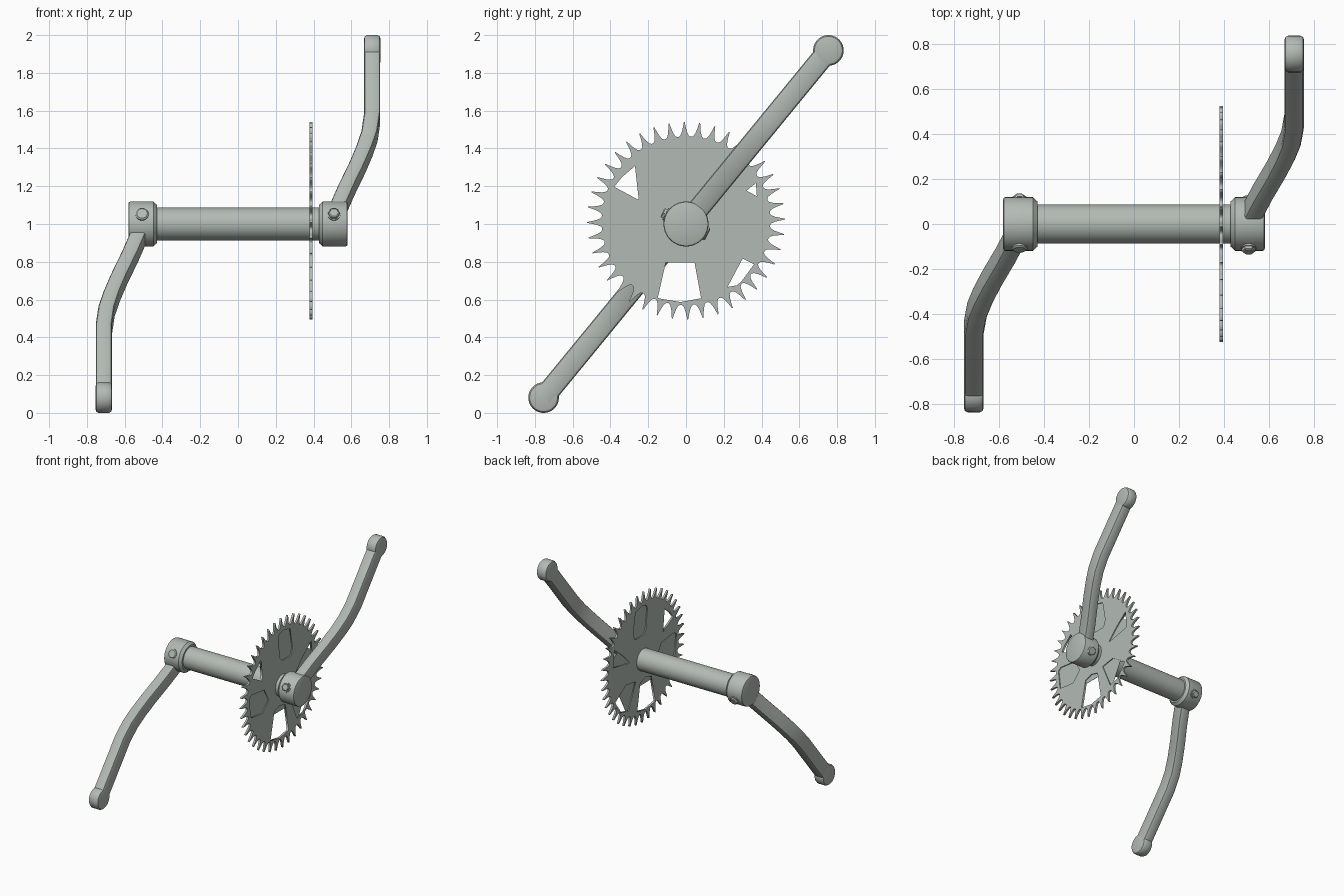
import bpy, bmesh
from math import sin, cos, pi, radians
from mathutils import Vector

if "Cube" in bpy.data.objects:
    bpy.data.objects.remove(bpy.data.objects["Cube"])

C = Vector((0, 0, 1.0))                 # centre of the axle
ARM = Vector((0, 0.634, 0.773))         # direction of the right arm
SIDE = Vector((0, -0.773, 0.634))       # across the arm
BOLT = Vector((0, -0.9, 0.436))         # pinch bolt direction
X = Vector((1, 0, 0))

# Greenish grey metal
METAL = bpy.data.materials.new("grey_metal")
METAL.diffuse_color = (0.45, 0.49, 0.455, 1)
METAL.use_nodes = True
METAL.node_tree.nodes["Principled BSDF"].inputs["Base Color"].default_value = METAL.diffuse_color


def loft(name, rings):
    """Skin a list of point rings and cap both ends."""
    bm = bmesh.new()
    vs = [[bm.verts.new(p) for p in r] for r in rings]
    n = len(vs[0])
    for a, b in zip(vs, vs[1:]):
        for i in range(n):
            bm.faces.new((a[i], a[(i + 1) % n], b[(i + 1) % n], b[i]))
    bm.faces.new(vs[0])
    bm.faces.new(vs[-1])
    bmesh.ops.recalc_face_normals(bm, faces=bm.faces)
    me = bpy.data.meshes.new(name)
    bm.to_mesh(me)
    bm.free()
    me.materials.append(METAL)
    ob = bpy.data.objects.new(name, me)
    bpy.context.collection.objects.link(ob)
    return ob


def lathe(name, profile, origin, axis=X, n=40):
    """Turn (distance, radius) pairs around an axis."""
    u = X if abs(axis.x) < 0.5 else Vector((0, 1, 0))
    v = axis.cross(u)
    return loft(name, [[origin + axis * d + (u * cos(2 * pi * i / n) + v * sin(2 * pi * i / n)) * r
                        for i in range(n)] for d, r in profile])


def plate(name, outlines, x, half):
    """Flat plate facing x; outlines after the first are holes."""
    cu = bpy.data.curves.new(name, 'CURVE')
    cu.dimensions = '2D'
    cu.fill_mode = 'BOTH'
    cu.extrude = half
    cu.materials.append(METAL)
    for pts in outlines:
        sp = cu.splines.new('POLY')
        sp.points.add(len(pts) - 1)
        for p, (a, b) in zip(sp.points, pts):
            p.co = (a, b, 0, 1)
        sp.use_cyclic_u = True
    ob = bpy.data.objects.new(name, cu)
    bpy.context.collection.objects.link(ob)
    ob.location = (x, 0, 1.017)
    ob.rotation_euler = (pi / 2, 0, pi / 2)
    return ob


# Axle tube
lathe("axle_tube", [(-0.45, 0.087), (0.45, 0.087)], C)

# Crank: hub, bent arm, pedal boss and pinch bolt, point-mirrored for the left side
PATH = [(0.0, 0.50), (0.08, 0.523), (0.22, 0.57), (0.38, 0.63), (0.5, 0.67),
        (0.6, 0.696), (0.72, 0.71), (1.19, 0.71)]
W, H, B, D = 0.043, 0.057, 0.016, 0.005
SECTION = [(W, H - B), (W - D, H - D), (W - B, H)]
SECTION += [(-a, b) for a, b in reversed(SECTION)]
SECTION += [(-a, -b) for a, b in SECTION]
for s, side in ((1, "right"), (-1, "left")):
    lathe(side + "_hub", [(s * d, r) for d, r in
          ((0.428, 0.087), (0.428, 0.1), (0.448, 0.119), (0.57, 0.119), (0.577, 0.116), (0.581, 0.106))], C)
    loft(side + "_arm", [[C + s * (X * (x + a) + ARM * t + SIDE * b) for a, b in SECTION]
                         for t, x in PATH])
    lathe(side + "_pedal_boss", [(s * d, r) for d, r in
          ((0.667, 0.062), (0.671, 0.074), (0.682, 0.081), (0.739, 0.081), (0.750, 0.074), (0.754, 0.062))],
          C + s * ARM * 1.189)
    pos = C + X * (s * 0.508)
    lathe(side + "_bolt", [(-s * 0.128, 0.028), (-s * 0.122, 0.035), (s * 0.122, 0.035)], pos, BOLT, 24)
    lathe(side + "_bolt_head", [(s * 0.11, 0.031), (s * 0.134, 0.031), (s * 0.139, 0.024)], pos, BOLT, 6)

# Toothed chainring
TEETH = 40
TOOTH = [(-0.47, 0.523), (-0.4, 0.495), (-0.32, 0.472), (-0.2, 0.453), (-0.07, 0.446),
         (0.07, 0.446), (0.2, 0.453), (0.32, 0.472), (0.4, 0.495), (0.47, 0.523)]
rim = []
for k in range(TEETH):
    for u, r in TOOTH:
        a = radians(91) + 2 * pi * (k + 0.5 + u) / TEETH
        rim.append((r * cos(a), r * sin(a)))
upper_left = [(-0.27, 0.29), (-0.25, 0.11), (-0.38, 0.18), (-0.34, 0.23)]
windows = [
    [(-0.05, 0.38), (-0.03, 0.41), (0.02, 0.42), (0.10, 0.40), (0.13, 0.24), (0.11, 0.18), (0.0, 0.18), (-0.03, 0.21)],
    upper_left,
    [(-0.42, 0.03), (-0.39, 0.05), (-0.23, 0.03), (-0.17, -0.07), (-0.25, -0.15), (-0.40, -0.13)],
    [(-0.10, -0.19), (-0.03, -0.17), (0.04, -0.19), (0.08, -0.41), (-0.03, -0.43), (-0.15, -0.41)],
    [(0.10, -0.16), (0.22, -0.14), (0.36, -0.23), (0.28, -0.34), (0.19, -0.36)],
    [(0.17, 0.02), (0.26, 0.11), (0.37, 0.20), (0.38, 0.06)],
]
plate("chainring", [rim] + windows, 0.387, 0.008)

# Thin web closing part of the windows
disc = [(0.435 * cos(2 * pi * i / 64), 0.435 * sin(2 * pi * i / 64)) for i in range(64)]
openings = [
    upper_left,
    [(-0.11, -0.22), (0.045, -0.22), (0.08, -0.41), (-0.03, -0.43), (-0.15, -0.41)],
    [(0.30, -0.20), (0.36, -0.23), (0.28, -0.34), (0.22, -0.35)],
    [(0.32, 0.16), (0.37, 0.20), (0.375, 0.13)],
]
plate("chainring_web", [disc] + openings, 0.387, 0.001)

# Smooth the round parts while keeping edges sharp
for ob in bpy.context.collection.objects:
    if ob.type == 'MESH':
        ob.select_set(True)
        bpy.context.view_layer.objects.active = ob
bpy.ops.object.shade_smooth_by_angle(angle=radians(35))
